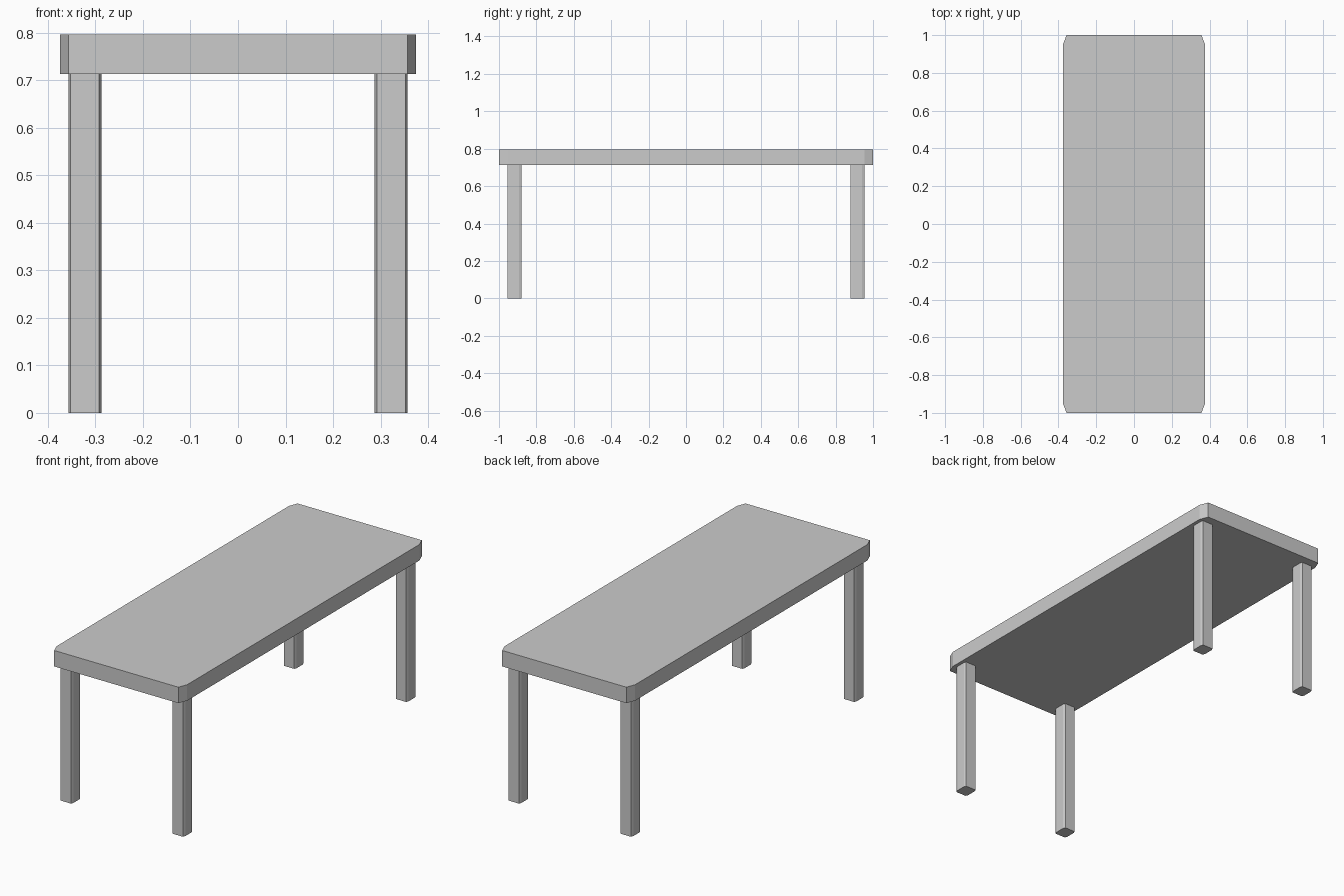
import bpy, bmesh

if "Cube" in bpy.data.objects:
    bpy.data.objects.remove(bpy.data.objects["Cube"])


def chamfered_block(name, center, half, cut, z0, z1):
    """Upright box whose four vertical corners are chamfered."""
    (cx, cy), (hx, hy), (dx, dy) = center, half, cut
    outline = [(hx, hy - dy), (hx - dx, hy), (dx - hx, hy), (-hx, hy - dy),
               (-hx, dy - hy), (dx - hx, -hy), (hx - dx, -hy), (hx, dy - hy)]
    bm = bmesh.new()
    face = bm.faces.new([bm.verts.new((cx + x, cy + y, z0)) for x, y in outline])
    ext = bmesh.ops.extrude_face_region(bm, geom=[face], use_keep_orig=True)
    top = [v for v in ext["geom"] if isinstance(v, bmesh.types.BMVert)]
    bmesh.ops.translate(bm, verts=top, vec=(0, 0, z1 - z0))
    bmesh.ops.recalc_face_normals(bm, faces=bm.faces)
    mesh = bpy.data.meshes.new(name)
    bm.to_mesh(mesh)
    bm.free()
    obj = bpy.data.objects.new(name, mesh)
    bpy.context.collection.objects.link(obj)
    return obj


LEG_TOP, TABLE_TOP = 0.713, 0.796

# Tabletop slab with clipped corners
chamfered_block("tabletop", (0, 0), (0.375, 1.0), (0.018, 0.046), LEG_TOP, TABLE_TOP)

# Four legs set in from the corners
for y_name, sy in (("front", -1), ("back", 1)):
    for x_name, sx in (("left", -1), ("right", 1)):
        chamfered_block(f"{y_name}_{x_name}_leg", (sx * 0.322, sy * 0.917),
                        (0.035, 0.038), (0.005, 0.013), 0, LEG_TOP)
